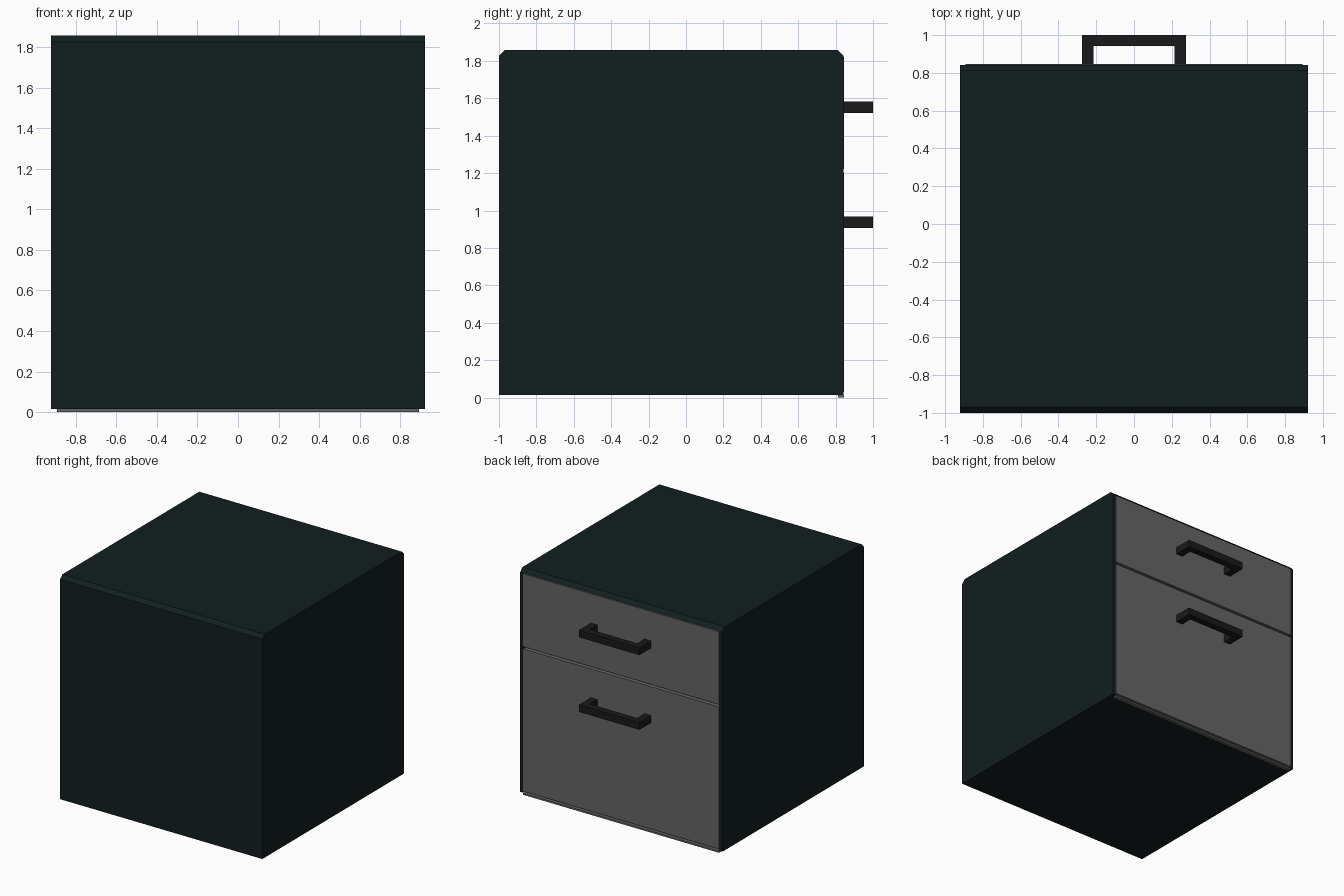
import bpy, bmesh

if "Cube" in bpy.data.objects:
    bpy.data.objects.remove(bpy.data.objects["Cube"])


def material(name, rgb):
    m = bpy.data.materials.new(name)
    m.diffuse_color = (*rgb, 1)
    m.use_nodes = True
    m.node_tree.nodes["Principled BSDF"].inputs["Base Color"].default_value = m.diffuse_color
    return m


DARK = material("dark_green", (0.006, 0.013, 0.014))
GREY = material("mid_grey", (0.13, 0.13, 0.13))
BLACK = material("black", (0.01, 0.01, 0.01))


def prism(name, outline, axis, lo, hi, mat):
    """Extrude a 2D outline along x (outline in y,z) or z (outline in x,y)."""
    def place(p, t):
        return (t, *p) if axis == "x" else (*p, t)
    bm = bmesh.new()
    face = bm.faces.new([bm.verts.new(place(p, lo)) for p in outline])
    ext = bmesh.ops.extrude_face_region(bm, geom=[face])["geom"]
    shift = (hi - lo, 0, 0) if axis == "x" else (0, 0, hi - lo)
    bmesh.ops.translate(bm, vec=shift, verts=[v for v in ext if isinstance(v, bmesh.types.BMVert)])
    bmesh.ops.recalc_face_normals(bm, faces=bm.faces)
    mesh = bpy.data.meshes.new(name)
    bm.to_mesh(mesh)
    bm.free()
    mesh.materials.append(mat)
    obj = bpy.data.objects.new(name, mesh)
    bpy.context.collection.objects.link(obj)
    return obj


def box(name, x, y, z, mat):
    outline = [(x[0], y[0]), (x[1], y[0]), (x[1], y[1]), (x[0], y[1])]
    return prism(name, outline, "z", z[0], z[1], mat)


W, INNER = 0.922, 0.897            # outer and inner half widths
BACK, FACE = -1.0, 0.843           # plain wall and drawer-side edge
BASE, TOP, CH = 0.015, 1.857, 0.03  # bottom, top and chamfer size

# Side panels with chamfered top corners
side = [(BACK, BASE), (FACE, BASE), (FACE, TOP - CH), (FACE - CH, TOP),
        (BACK + CH, TOP), (BACK, TOP - CH)]
prism("left_side", side, "x", -W, -INNER, DARK)
prism("right_side", side, "x", INNER, W, DARK)

# Core between the sides, set back to receive the drawer fronts under the top lip
core = [(BACK, BASE), (FACE - CH, BASE), (FACE - CH, TOP - CH), (FACE, TOP - CH),
        (FACE - CH, TOP), (BACK + CH, TOP), (BACK, TOP - CH)]
prism("carcass", core, "x", -INNER, INNER, DARK)

# Drawer fronts, bottom rail and handles
FRONT_Y = (FACE - CH, 0.846)
box("bottom_rail", (-0.893, 0.893), FRONT_Y, (0, 0.014), GREY)
handle = [(-0.275, 0.846), (-0.275, 1), (0.275, 1), (0.275, 0.846),
          (0.215, 0.846), (0.215, 0.943), (-0.215, 0.943), (-0.215, 0.846)]
for label, z0, z1, hz in (("lower", 0.03, 1.203, 0.937), ("upper", 1.222, 1.822, 1.552)):
    box(label + "_drawer_front", (-0.893, 0.893), FRONT_Y, (z0, z1), GREY)
    prism(label + "_handle", handle, "z", hz - 0.03, hz + 0.03, BLACK)
